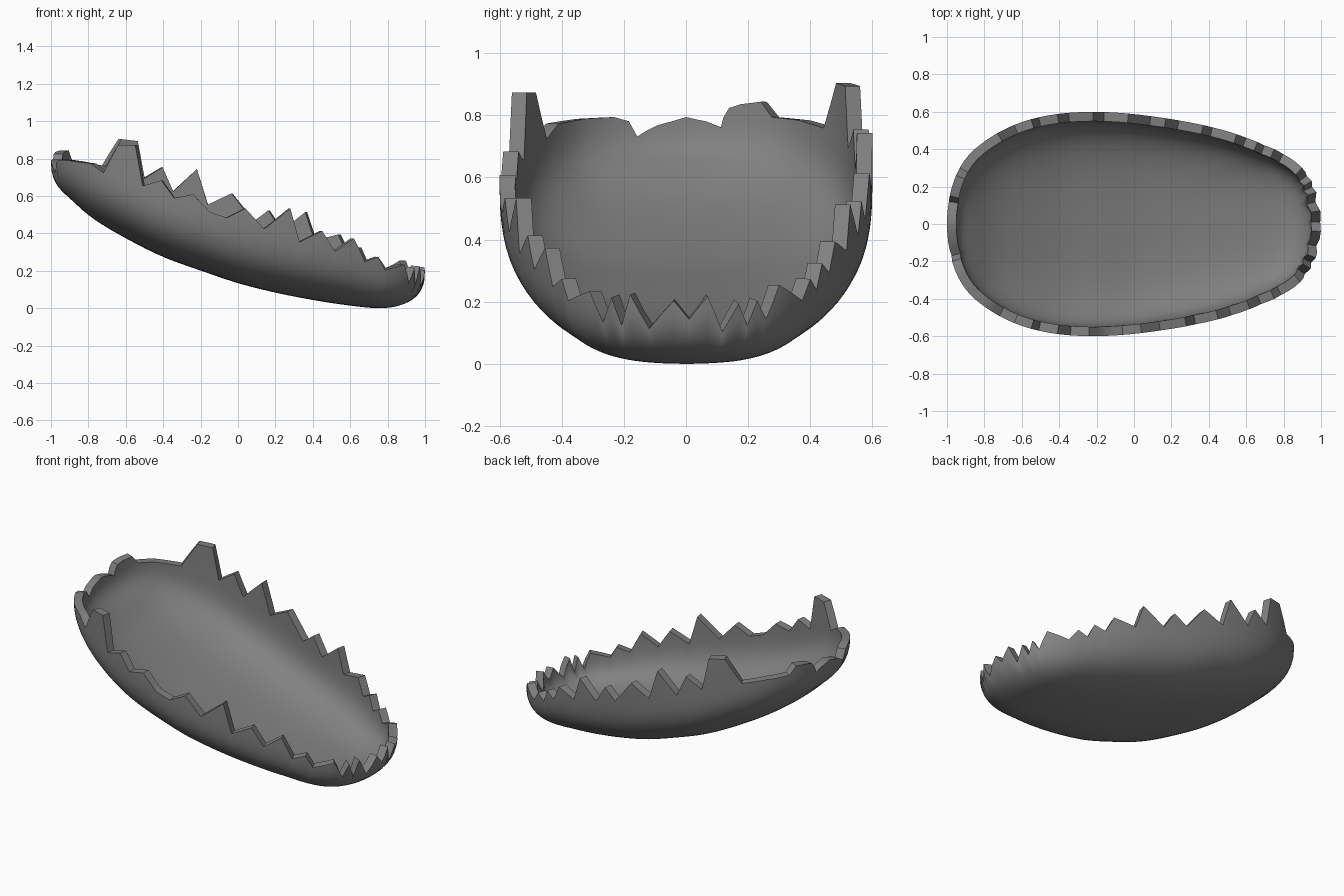
import bpy, bmesh, math

if "Cube" in bpy.data.objects:
    bpy.data.objects.remove(bpy.data.objects["Cube"])

DEPTH, THICK = 0.37, 0.05
LOW_RINGS, WALL_RINGS, PHI_LOW = 18, 6, 1.1


def curve(table, x):
    """Smooth interpolation through (x, value) points."""
    n = len(table)
    i = 0
    while i < n - 2 and x > table[i + 1][0]:
        i += 1

    def slope(k):
        a, b = table[max(k - 1, 0)], table[min(k + 1, n - 1)]
        return (b[1] - a[1]) / (b[0] - a[0])
    (x0, y0), (x1, y1) = table[i], table[i + 1]
    h = x1 - x0
    t = (x - x0) / h
    return ((1 + 2 * t) * (1 - t) ** 2 * y0 + t * (1 - t) ** 2 * h * slope(i)
            + t * t * (3 - 2 * t) * y1 + t * t * (t - 1) * h * slope(i + 1))


def solve(func, target, lo, hi):
    """Bisection for func(v) = target, func rising from lo to hi."""
    for _ in range(30):
        mid = (lo + hi) / 2
        lo, hi = (mid, hi) if func(mid) < target else (lo, mid)
    return (lo + hi) / 2


# Egg plan (half width relative to an ellipse) and height of the widest line
WIDTH = [(-1, .89), (-.9, .8), (-.8, .735), (-.6, .681), (-.2, .612), (.2, .572),
         (.6, .577), (.75, .605), (.9, .685), (1, .8)]
WAIST = [(-1, .785), (-.9, .79), (-.8, .758), (-.6, .695), (-.4, .625), (-.2, .565),
         (0, .5), (.2, .447), (.4, .395), (.6, .335), (.8, .262), (1, .2)]

# Broken rim: front side and back side as (x, z), nose and tail as (y, z)
FRONT = [(-.72, .72), (-.64, .87), (-.55, .87), (-.51, .65), (-.41, .68), (-.34, .585),
         (-.24, .605), (-.15, .51), (-.06, .48), (.04, .53), (.14, .42), (.28, .53),
         (.33, .35), (.45, .41), (.52, .3), (.62, .37), (.68, .245), (.75, .27), (.79, .2)]
BACK = [(-.73, .755), (-.64, .9), (-.55, .89), (-.51, .69), (-.41, .75), (-.35, .62),
        (-.22, .74), (-.16, .55), (-.03, .61), (.09, .46), (.17, .52), (.24, .41),
        (.37, .51), (.42, .36), (.55, .39), (.6, .29), (.66, .32), (.7, .235),
        (.75, .27), (.8, .2)]
NOSE = [(-.31, .23), (-.27, .13), (-.24, .21), (-.21, .12), (-.18, .22), (-.12, .11),
        (-.04, .2), (.01, .14), (.07, .215), (.12, .1), (.17, .19), (.2, .12),
        (.23, .2), (.26, .14), (.3, .25)]
TAIL = [(-.45, .77), (-.35, .785), (-.25, .79), (-.2, .775), (-.17, .72), (-.1, .76),
        (0, .79), (.07, .775), (.12, .755), (.13, .79), (.15, .82), (.19, .832),
        (.26, .84), (.3, .79), (.4, .78)]


def half_width(t):
    return math.sin(t) * curve(WIDTH, math.cos(t))


rim = [(-math.acos(x), z) for x, z in FRONT]
rim += [(solve(half_width, y, -1.4, 1.4), z) for y, z in NOSE]
rim += [(math.acos(x), z) for x, z in BACK]
rim += [(math.pi - solve(lambda a: half_width(math.pi - a), y, -1.4, 1.4), z)
        for y, z in TAIL]
rim = sorted((t % (2 * math.pi), z) for t, z in rim)

# Split long rim stretches so the wall stays round
columns = []
for i, (t0, z0) in enumerate(rim):
    t1, z1 = rim[(i + 1) % len(rim)]
    t1 += 2 * math.pi if t1 < t0 else 0
    steps = max(1, math.ceil((t1 - t0) / 0.07))
    for k in range(steps):
        f = k / steps
        columns.append((t0 + (t1 - t0) * f, z0 + (z1 - z0) * f))


# Bowl surface: rings from the underside pole out to the jagged rim
bm = bmesh.new()
pole = bm.verts.new((0, 0, curve(WAIST, 0) - DEPTH))
grid = []
for t, zr in columns:
    rx, ry = math.cos(t), half_width(t)
    waist = curve(WAIST, rx)
    power = 2.5 + 0.45 * math.sin(t) ** 2    # fuller section across the width

    def radius(phi):
        return math.sin(phi) ** (2 / power)

    def wall(phi):
        c = max(math.cos(phi), 0)
        return curve(WAIST, rx * radius(phi)) - DEPTH * c ** (2 / power)

    top = min(waist, zr)
    phi_max = solve(wall, top - 0.015, PHI_LOW, math.pi / 2)
    phi_rim = math.pi / 2 if zr >= waist else solve(wall, zr, PHI_LOW, math.pi / 2)
    phis = [PHI_LOW * k / LOW_RINGS for k in range(1, LOW_RINGS + 1)]
    phis += [PHI_LOW + (phi_max - PHI_LOW) * k / WALL_RINGS
             for k in range(1, WALL_RINGS + 1)]
    col = [bm.verts.new((rx * radius(p), ry * radius(p), wall(p))) for p in phis]
    s = radius(phi_rim)
    col.append(bm.verts.new((rx * s, ry * s, zr)))
    grid.append(col)
for i, a in enumerate(grid):
    b = grid[(i + 1) % len(grid)]
    bm.faces.new((pole, b[0], a[0]))
    for k in range(len(a) - 1):
        bm.faces.new((a[k], b[k], b[k + 1], a[k + 1]))
bmesh.ops.recalc_face_normals(bm, faces=bm.faces)
bm.normal_update()
if pole.normal.z > 0:
    bmesh.ops.reverse_faces(bm, faces=bm.faces)
low = min(v.co.z for v in bm.verts)
bmesh.ops.translate(bm, verts=bm.verts, vec=(0, 0, -low))

mesh = bpy.data.meshes.new("broken_shell")
bm.to_mesh(mesh)
bm.free()
shell = bpy.data.objects.new("broken_shell", mesh)
bpy.context.collection.objects.link(shell)
bpy.context.view_layer.objects.active = shell
shell.select_set(True)

# Dark grey shell colour
grey = bpy.data.materials.new("dark_grey")
grey.diffuse_color = (0.22, 0.22, 0.22, 1)
grey.use_nodes = True
grey.node_tree.nodes["Principled BSDF"].inputs["Base Color"].default_value = grey.diffuse_color
mesh.materials.append(grey)

# Shell thickness, grown inward
solid = shell.modifiers.new("thickness", 'SOLIDIFY')
solid.thickness = THICK
solid.offset = -1
bpy.ops.object.modifier_apply(modifier=solid.name)
bpy.ops.object.shade_smooth_by_angle(angle=math.radians(35))
